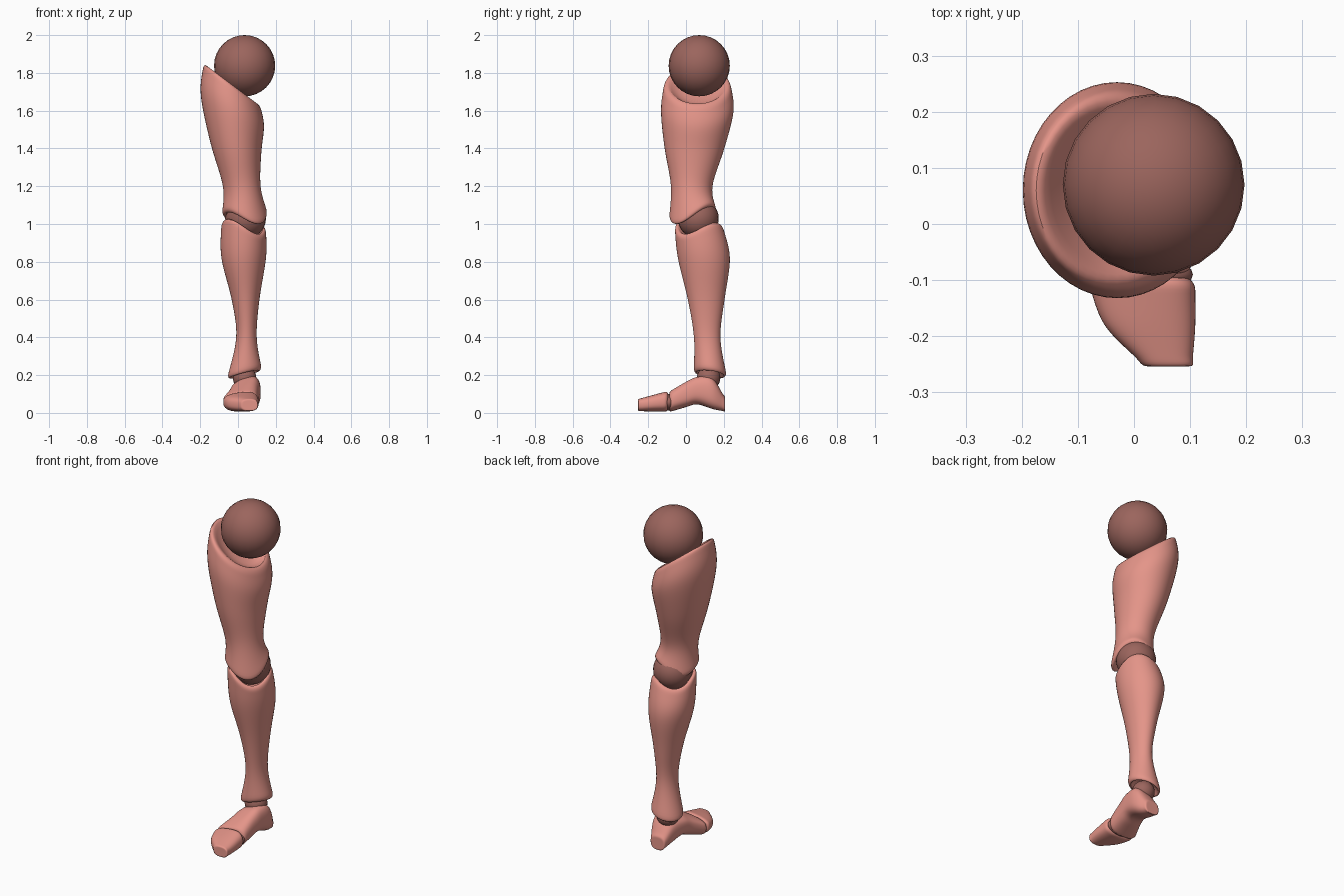
import bpy, bmesh
from math import sin, cos, tau, radians, copysign
from mathutils import Vector

SEGMENTS = 24
STEPS = 4

cube = bpy.data.objects.get("Cube")
if cube:
    bpy.data.objects.remove(cube)


def material(name, rgb):
    mat = bpy.data.materials.new(name)
    mat.use_nodes = True
    mat.diffuse_color = (*rgb, 1)
    mat.node_tree.nodes["Principled BSDF"].inputs["Base Color"].default_value = (*rgb, 1)
    return mat


skin = material("warm pink", (0.78, 0.3, 0.25))
joint = material("dark joint brown", (0.33, 0.13, 0.11))
angles = [tau * i / SEGMENTS for i in range(SEGMENTS)]


def finish(obj, mat):
    """Give the part its colour and smooth shading."""
    obj.data.materials.append(mat)
    bpy.ops.object.select_all(action='DESELECT')
    bpy.context.view_layer.objects.active = obj
    obj.select_set(True)
    bpy.ops.object.shade_smooth_by_angle(angle=radians(60))


def limb_ring(z, x, y, width, depth, tilt=0, pitch=0, saddle=0):
    """Level oval, tilted sideways or lengthwise and bent into a saddle."""
    ring = []
    for angle in angles:
        side, back = width * cos(angle), depth * sin(angle)
        lift = tilt * side + pitch * back + saddle * sin(2 * angle)
        ring.append(Vector((x + side, y + back, z + lift)))
    return ring


def foot_ring(y, x, z, width, height, lean=0):
    """Upright rounded box section whose inner top edge is lifted by lean."""
    def boxy(value):
        return copysign(abs(value) ** 0.75, value)

    ring = []
    for angle in angles:
        side, up = width * boxy(cos(angle)), height * boxy(sin(angle))
        lift = lean * side * max(0, sin(angle))
        ring.append(Vector((x + side, y, z + up + lift)))
    return ring


def centre(ring):
    return sum(ring, Vector()) / len(ring)


def rounded_end(ring, neighbour, lip, cup):
    """Rings that roll over the lip of an end and sink into its cup."""
    middle = centre(ring)
    outward = (middle - centre(neighbour)).normalized()
    profile = ((0.95, 0.7 * lip), (0.85, lip), (0.7, lip - cup / 2), (0.4, lip - cup))
    return [[middle + (p - middle) * size + outward * shift for p in ring]
            for size, shift in profile]


def smooth_path(keys):
    """Pass a smooth curve through matching points of the key rings."""
    padded = [keys[0], *keys, keys[-1]]
    rings = []
    for a, b, c, d in zip(padded, padded[1:], padded[2:], padded[3:]):
        for step in range(STEPS):
            t = step / STEPS
            rings.append([q + t * ((r - p) + t * (2 * p - 5 * q + 4 * r - s
                          + t * (3 * (q - r) + s - p))) / 2
                          for p, q, r, s in zip(a, b, c, d)])
    return rings + [keys[-1]]


def loft(name, keys, lip, cup=0):
    """Skin a part through its key rings and round both ends."""
    start = rounded_end(keys[0], keys[1], lip, cup)
    end = rounded_end(keys[-1], keys[-2], lip, cup)
    rings = start[::-1] + smooth_path(keys) + end
    bm = bmesh.new()
    loops = [[bm.verts.new(point) for point in ring] for ring in rings]
    for low, high in zip(loops, loops[1:]):
        for i in range(SEGMENTS):
            bm.faces.new((low[i - 1], low[i], high[i], high[i - 1]))
    bm.faces.new(loops[0])
    bm.faces.new(loops[-1])
    bmesh.ops.recalc_face_normals(bm, faces=bm.faces)
    mesh = bpy.data.meshes.new(name)
    bm.to_mesh(mesh)
    bm.free()
    obj = bpy.data.objects.new(name, mesh)
    bpy.context.collection.objects.link(obj)
    finish(obj, skin)
    rounding = obj.modifiers.new("rounding", 'SUBSURF')
    rounding.levels = rounding.render_levels = 1


def ball(name, location, radius, stretch=(1, 1, 1)):
    bpy.ops.mesh.primitive_uv_sphere_add(segments=SEGMENTS, ring_count=16,
                                         radius=radius, location=location)
    obj = bpy.context.object
    obj.name = name
    obj.scale = stretch
    bpy.ops.object.transform_apply(location=False, rotation=False, scale=True)
    finish(obj, joint)


# Ball joints
ball("hip_ball", location=(0.035, 0.07, 1.838), radius=0.162)
ball("knee_ball", location=(0.04, 0.065, 1.03), radius=0.108)
ball("ankle_ball", location=(0.035, 0.12, 0.185), radius=0.062)
ball("toe_joint", location=(0.025, -0.09, 0.056), radius=0.08, stretch=(1, 0.4, 0.55))

# Thigh, from the slanted hip cup down to the knee cup
loft("thigh", [
    limb_ring(z=1.72, x=-0.03, y=0.06, width=0.155, depth=0.18, tilt=-0.75),
    limb_ring(z=1.6, x=-0.03, y=0.06, width=0.17, depth=0.195, tilt=-0.5),
    limb_ring(z=1.4, x=-0.01, y=0.045, width=0.135, depth=0.16, tilt=-0.15),
    limb_ring(z=1.2, x=0.02, y=0.03, width=0.1, depth=0.11),
    limb_ring(z=1.06, x=0.035, y=0.035, width=0.12, depth=0.125, pitch=0.17, saddle=0.035),
], lip=0.02, cup=0.06)

# Shin with a full calf, from the knee cup down to the ankle cup
loft("shin", [
    limb_ring(z=0.97, x=0.03, y=0.07, width=0.12, depth=0.13, tilt=-0.13, saddle=0.035),
    limb_ring(z=0.82, x=0.03, y=0.095, width=0.12, depth=0.14),
    limb_ring(z=0.6, x=0.04, y=0.107, width=0.074, depth=0.098),
    limb_ring(z=0.4, x=0.045, y=0.112, width=0.054, depth=0.07),
    limb_ring(z=0.22, x=0.035, y=0.127, width=0.09, depth=0.087, tilt=0.25, pitch=-0.12),
], lip=0.02, cup=0.05)

# Foot, from the heel over the ankle to the ball of the foot
loft("foot", [
    foot_ring(y=0.195, x=0.045, z=0.055, width=0.05, height=0.045),
    foot_ring(y=0.14, x=0.05, z=0.1, width=0.07, height=0.08, lean=0.3),
    foot_ring(y=0.06, x=0.04, z=0.115, width=0.077, height=0.07, lean=0.3),
    foot_ring(y=0, x=0.03, z=0.095, width=0.08, height=0.065, lean=0.25),
    foot_ring(y=-0.075, x=0.012, z=0.063, width=0.092, height=0.055, lean=0.15),
], lip=0.015)

# Toe wedge
loft("toes", [
    foot_ring(y=-0.11, x=0.015, z=0.058, width=0.095, height=0.052, lean=0.12),
    foot_ring(y=-0.18, x=0.028, z=0.05, width=0.082, height=0.043, lean=0.06),
    foot_ring(y=-0.24, x=0.055, z=0.043, width=0.05, height=0.034),
], lip=0.015)
